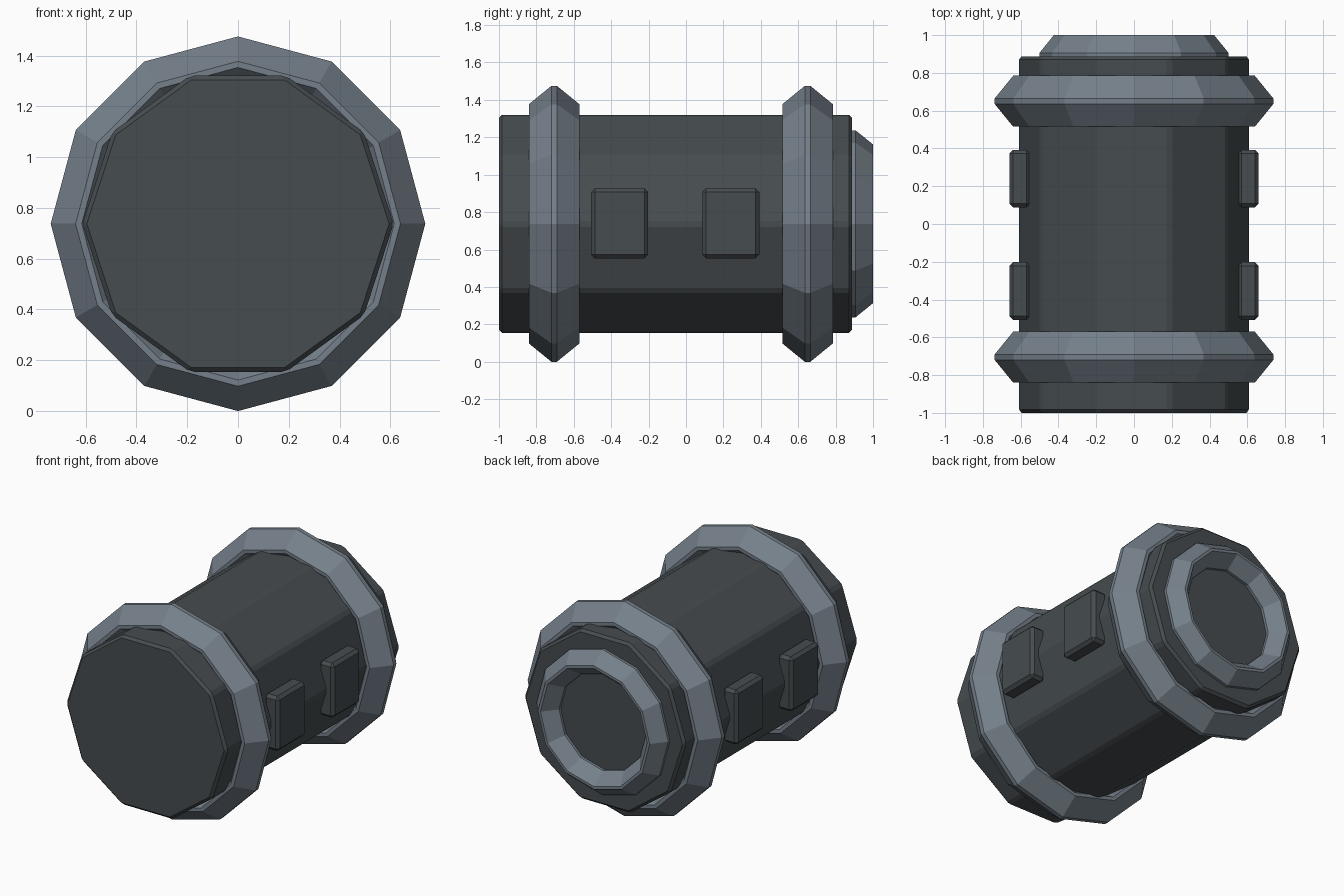
import bpy, bmesh
from math import cos, sin, tau, pi

cube = bpy.data.objects.get("Cube")
if cube:
    bpy.data.objects.remove(cube, do_unlink=True)

MID = 0.7375  # height of the barrel axis


def material(name, rgb):
    m = bpy.data.materials.new(name)
    m.use_nodes = True
    m.diffuse_color = (*rgb, 1)
    bsdf = m.node_tree.nodes["Principled BSDF"]
    bsdf.inputs["Base Color"].default_value = (*rgb, 1)
    bsdf.inputs["Roughness"].default_value = 0.8
    return m


dark = material("dark_grey", (0.061, 0.072, 0.078))
steel = material("blue_grey", (0.178, 0.216, 0.254))


def add_object(name, bm, mat, bevel=0):
    bmesh.ops.recalc_face_normals(bm, faces=bm.faces)
    mesh = bpy.data.meshes.new(name)
    bm.to_mesh(mesh)
    bm.free()
    mesh.materials.append(mat)
    ob = bpy.data.objects.new(name, mesh)
    bpy.context.collection.objects.link(ob)
    if bevel:
        mod = ob.modifiers.new("chamfer", 'BEVEL')
        mod.width = bevel
        mod.segments = 1
        mod.limit_method = 'ANGLE'
        mod.angle_limit = pi / 6
    return ob


def loop(bm, radius, y, sides):
    return [bm.verts.new((radius * cos(tau * i / sides), y,
                          MID + radius * sin(tau * i / sides)))
            for i in range(sides)]


def bridge(bm, a, b):
    n = len(a)
    for i in range(n):
        j = (i + 1) % n
        bm.faces.new((a[i], a[j], b[j], b[i]))


# Ten-sided barrel with chamfered edges
bm = bmesh.new()
front = loop(bm, 0.613, -1.0, 10)
back = loop(bm, 0.613, 0.888, 10)
bridge(bm, front, back)
bm.faces.new(front)
bm.faces.new(back)
add_object("barrel", bm, dark, 0.017)


# Twelve-sided rings with a chamfered diamond cross-section
def ring(name, y, radius, depth, width):
    flat_y, flat_r = width * 0.11, depth * 0.11
    profile = [(depth, -flat_y), (depth, flat_y), (flat_r, width), (-flat_r, width),
               (-depth, flat_y), (-depth, -flat_y), (-flat_r, -width), (flat_r, -width)]
    bm = bmesh.new()
    loops = [loop(bm, radius + r, y + dy, 12) for r, dy in profile]
    for a, b in zip(loops, loops[1:] + loops[:1]):
        bridge(bm, a, b)
    add_object(name, bm, steel)


ring("front_ring", -0.705, 0.6275, 0.11, 0.135)
ring("back_ring", 0.65, 0.6275, 0.11, 0.135)
ring("end_cap_ring", 0.895, 0.415, 0.085, 0.105)

# Raised blocks on both flanks
for side, sx in (("left", 1), ("right", -1)):
    for end, y in (("front", -0.355), ("back", 0.24)):
        bm = bmesh.new()
        bmesh.ops.create_cube(bm, size=1)
        bmesh.ops.scale(bm, vec=(0.11, 0.305, 0.375), verts=bm.verts)
        bmesh.ops.translate(bm, vec=(sx * 0.605, y, MID + 0.003), verts=bm.verts)
        add_object(f"{side}_{end}_block", bm, dark, 0.02)
